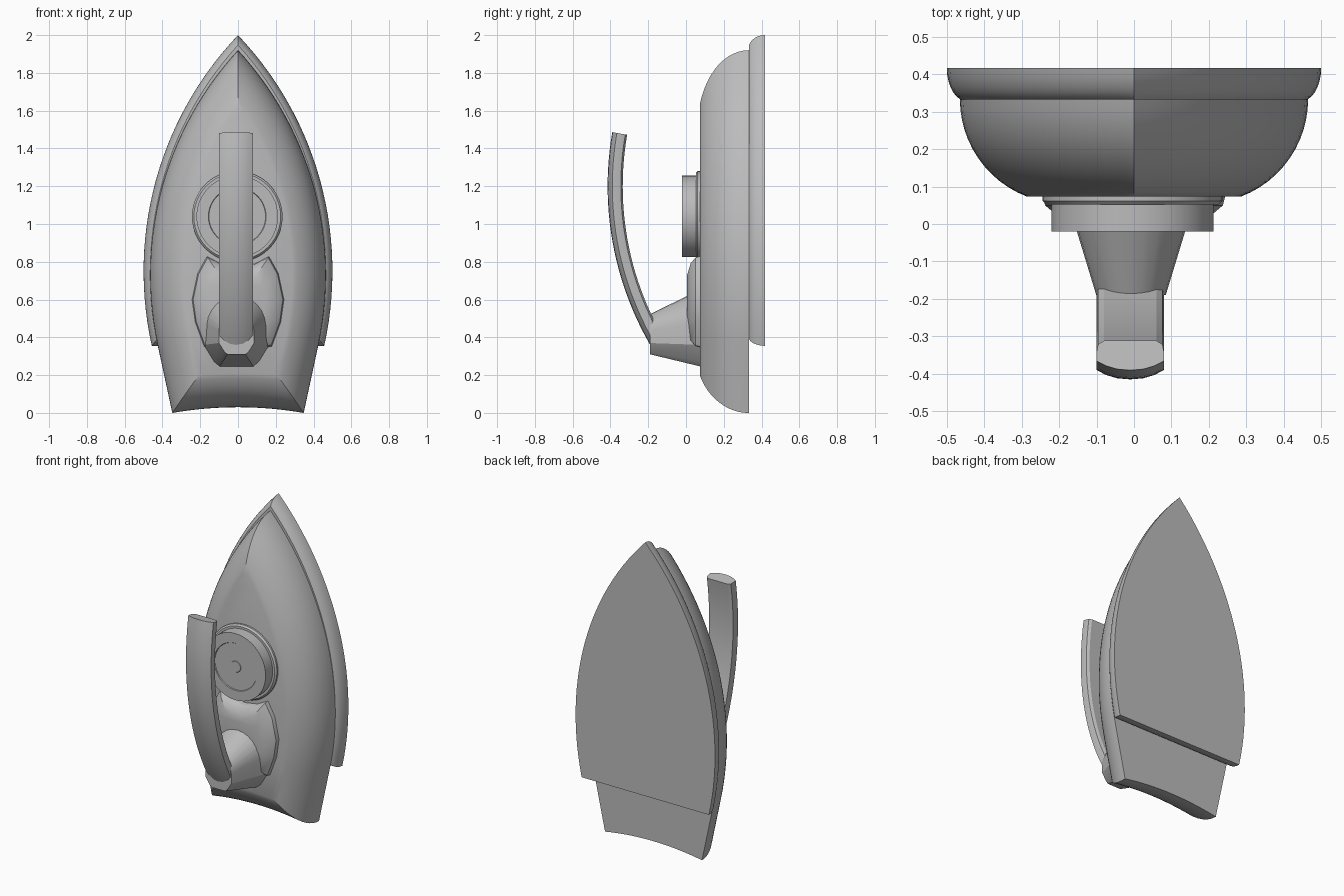
import bpy
import bmesh
from math import sin, cos, asin, acos, sqrt, pi, radians

if "Cube" in bpy.data.objects:
    bpy.data.objects.remove(bpy.data.objects["Cube"])

GREY = bpy.data.materials.new("mid grey")
GREY.use_nodes = True
GREY.diffuse_color = (0.5, 0.5, 0.5, 1)
GREY.node_tree.nodes["Principled BSDF"].inputs["Base Color"].default_value = (0.5, 0.5, 0.5, 1)


def loft(name, rings, angle=30):
    """Skin a list of equal-length closed rings and cap both ends."""
    bm = bmesh.new()
    rows = [[bm.verts.new(p) for p in ring] for ring in rings]
    n = len(rows[0])
    for a, b in zip(rows, rows[1:]):
        for i in range(n):
            j = (i + 1) % n
            bm.faces.new((a[i], a[j], b[j], b[i]))
    bm.faces.new(rows[0])
    bm.faces.new(rows[-1])
    bmesh.ops.recalc_face_normals(bm, faces=bm.faces)
    mesh = bpy.data.meshes.new(name)
    bm.to_mesh(mesh)
    bm.free()
    mesh.materials.append(GREY)
    obj = bpy.data.objects.new(name, mesh)
    bpy.context.collection.objects.link(obj)
    bpy.ops.object.select_all(action="DESELECT")
    obj.select_set(True)
    bpy.context.view_layer.objects.active = obj
    bpy.ops.object.shade_smooth_by_angle(angle=radians(angle))
    return obj


def mirrored(half):
    """Close a half outline running from the top centre to the bottom centre."""
    return half + [(-x, z) for x, z in reversed(half[1:-1])]


def side_arc(half_width, radius, z_mid, inset, low_angle, steps=28):
    """Pointed side curve, from the tip down to low_angle."""
    cx, r = half_width - radius, radius - inset
    top = acos(-cx / r)
    pts = []
    for i in range(steps + 1):
        a = top + (low_angle - top) * i / steps
        pts.append((cx + r * cos(a), z_mid + r * sin(a)))
    pts[0] = (0, pts[0][1])
    return pts


def body_outline(d):
    low = -asin(0.37 / 1.755)
    half = side_arc(0.465, 1.755, 0.73, d, low)
    # straight flank down to the hollow heel
    px, pz = half[-1]
    heel = lambda x: -1.97 + sqrt((2 + d) ** 2 - x * x)
    x = px
    for _ in range(30):
        x = px + (heel(x) - pz) * sin(-low) / cos(low)
    half += [(x * k / 8, heel(x * k / 8)) for k in range(8, -1, -1)]
    return mirrored(half)


def sole_outline(d):
    zb = 0.355 + d
    half = side_arc(0.5, 1.8125, 0.75, d, -asin((0.75 - zb) / (1.8125 - d)))
    return mirrored(half + [(0, zb)])


# Rounded body shell
BACK = 0.333
rings = []
for i in range(13):
    t = asin(0.26 / 0.278) * i / 12
    y = BACK - 0.278 * sin(t)
    rings.append([(x, y, z) for x, z in body_outline(0.278 * (1 - cos(t)))])
loft("body", rings)

# Sole plate with rounded rim
rings = []
for i in range(7):
    t = radians(72) * i / 6
    y = 0.417 - 0.084 * sin(t) / sin(radians(72))
    d = 0.036 * (1 - cos(t)) / (1 - cos(radians(72)))
    rings.append([(x, y, z) for x, z in sole_outline(d)])
loft("sole_plate", rings)


def disc(name, profile, n=48):
    """Turned part around the dial axis; profile is (radius, y)."""
    loft(name, [[(-0.004 + r * cos(2 * pi * k / n), y, 1.04 + r * sin(2 * pi * k / n))
                 for k in range(n)] for r, y in profile])


# Temperature dial
disc("dial_base", [(0.24, 0.08), (0.24, 0.062), (0.23, 0.052), (0.2, 0.052)])
disc("dial", [(0.216, 0.06), (0.216, -0.02), (0.153, -0.02), (0.15, -0.015),
              (0.036, -0.015), (0.034, -0.018)])

# Domed pad below the dial, hollowed to follow it
pad = mirrored([(0, 0.775), (0.09, 0.79), (0.165, 0.83), (0.215, 0.74), (0.245, 0.6),
                (0.228, 0.48), (0.18, 0.35), (0, 0.33)])
loft("handle_pad", [[(x * s, y, 0.58 + (z - 0.58) * s) for x, z in pad]
                    for y, s in ((0.08, 1), (0.05, 0.97), (0.025, 0.85), (0.006, 0.6))])

# Tapered stem with arched top
stem = [(0.175, 0.36), (0.12, 0.27), (0.09, 0.245), (-0.09, 0.245), (-0.12, 0.27), (-0.175, 0.36)]
stem += [(-0.175 * cos(pi * k / 12), 0.48 + 0.175 * sin(pi * k / 12)) for k in range(13)]
rings = []
for y, sx, sz in ((0.08, 1, 1), (-0.19, 0.53, 0.52)):
    z0 = 0.245 if sz == 1 else 0.31
    rings.append([(-0.008 + x * sx, y, z0 + (z - 0.245) * sz) for x, z in stem])
loft("handle_stem", rings)

# Curved handle: domed section swept along an arc
section = [(0.07, 1.60), (0.086, 1.61), (0.09, 1.63), (0.09, 1.655), (0.065, 1.668), (0.035, 1.677),
           (0, 1.68), (-0.035, 1.677), (-0.065, 1.668), (-0.09, 1.655), (-0.09, 1.63),
           (-0.086, 1.61), (-0.07, 1.60)]
rings = []
for i in range(25):
    a = radians(-30 + 39.8 * i / 24)
    rings.append([(-0.01 + x, 1.265 - r * cos(a), 1.2 + r * sin(a)) for x, r in section])
loft("handle", rings)
